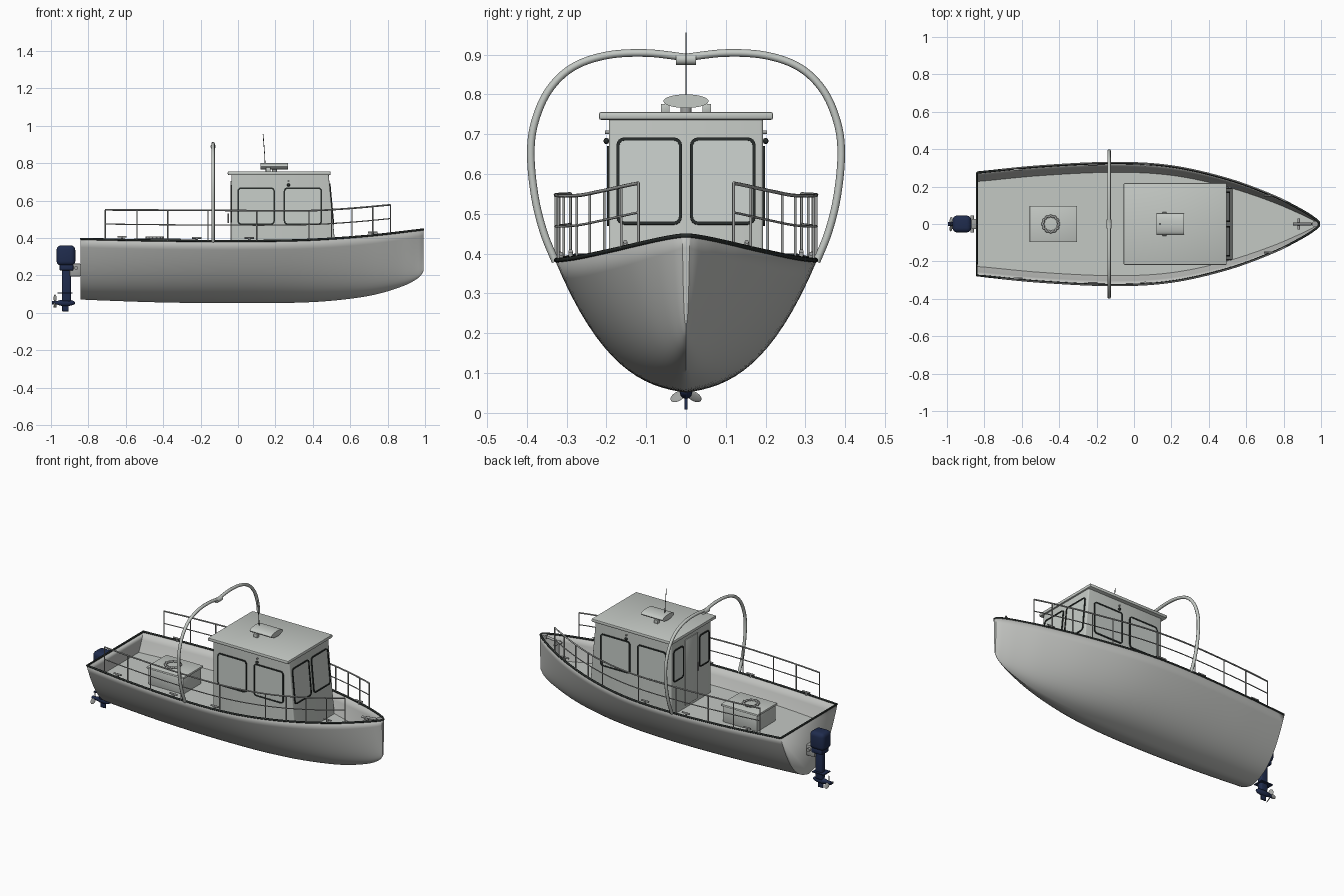
import bpy, bmesh, math
from mathutils import Vector, Matrix

if "Cube" in bpy.data.objects:
    bpy.data.objects.remove(bpy.data.objects["Cube"])


def material(name, rgb, rough=0.5):
    m = bpy.data.materials.new(name)
    m.use_nodes = True
    m.diffuse_color = (*rgb, 1)
    node = m.node_tree.nodes["Principled BSDF"]
    node.inputs["Base Color"].default_value = (*rgb, 1)
    node.inputs["Roughness"].default_value = rough
    return m


HULL = material("hull grey", (0.53, 0.54, 0.52))
PAINT = material("cabin paint", (0.55, 0.58, 0.55))
GLASS = material("pale glass", (0.58, 0.62, 0.59))
METAL = material("rail metal", (0.36, 0.37, 0.36))
RUBBER = material("black rubber", (0.02, 0.025, 0.023))
NAVY = material("navy enamel", (0.014, 0.025, 0.075))


def finish(name, bm, *mats, angle=35):
    bmesh.ops.recalc_face_normals(bm, faces=bm.faces)
    me = bpy.data.meshes.new(name)
    bm.to_mesh(me)
    bm.free()
    for m in mats:
        me.materials.append(m)
    me.shade_smooth()
    me.set_sharp_from_angle(angle=math.radians(angle))
    ob = bpy.data.objects.new(name, me)
    bpy.context.collection.objects.link(ob)
    return ob


def box(name, lo, hi, mat, bevel=0.0, segs=2):
    lo, hi = Vector(lo), Vector(hi)
    bm = bmesh.new()
    bmesh.ops.create_cube(bm, size=1)
    for v in bm.verts:
        v.co = (lo + hi) / 2 + v.co * (hi - lo)
    if bevel:
        bmesh.ops.bevel(bm, geom=bm.edges[:], offset=bevel, segments=segs, affect='EDGES', profile=0.5)
    return finish(name, bm, mat)


def ball(name, centre, size, mat, rot=Matrix()):
    bm = bmesh.new()
    bmesh.ops.create_uvsphere(bm, u_segments=20, v_segments=10, radius=1)
    bm.transform(Matrix.Translation(centre) @ rot @ Matrix.Diagonal((*size, 1)))
    return finish(name, bm, mat)


def rod(name, a, b, r, mat, flat=1.0):
    a, b = Vector(a), Vector(b)
    bm = bmesh.new()
    bmesh.ops.create_cone(bm, cap_ends=True, segments=24, radius1=r, radius2=r, depth=(b - a).length)
    turn = (b - a).to_track_quat('Z', 'Y').to_matrix().to_4x4()
    bm.transform(Matrix.Translation((a + b) / 2) @ Matrix.Diagonal((1, 1, flat, 1)) @ turn)
    return finish(name, bm, mat)


def tubes(name, paths, r, mat):
    cu = bpy.data.curves.new(name, 'CURVE')
    cu.dimensions = '3D'
    cu.bevel_depth, cu.bevel_resolution, cu.use_fill_caps = r, 2, True
    for path in paths:
        sp = cu.splines.new('POLY')
        sp.points.add(len(path) - 1)
        for p, co in zip(sp.points, path):
            p.co = (*co, 1)
        sp.use_smooth = True
    cu.materials.append(mat)
    ob = bpy.data.objects.new(name, cu)
    bpy.context.collection.objects.link(ob)
    return ob


def smooth(table, t):
    """Catmull-Rom style interpolation of a short (t, value) table."""
    n = len(table)
    i = max(k for k in range(n - 1) if k == 0 or table[k][0] <= t)

    def slope(k):
        a, b = table[max(k - 1, 0)], table[min(k + 1, n - 1)]
        return (b[1] - a[1]) / (b[0] - a[0])
    (x0, y0), (x1, y1) = table[i], table[i + 1]
    h = x1 - x0
    u = (t - x0) / h
    return (y0 * (1 + 2 * u) * (1 - u) ** 2 + slope(i) * h * u * (1 - u) ** 2
            + y1 * u * u * (3 - 2 * u) + slope(i + 1) * h * u * u * (u - 1))


# Hull lines: half beam, sheer and keel heights along x
STERN, BOW, DECK = -0.84, 0.99, 0.285
BEAM = [(-.84, .275), (-.5, .308), (-.1, .326), (.2, .308), (.5, .24), (.75, .148), (.9, .072), (.97, .027), (.99, .008)]
SHEER = [(-.84, .395), (-.4, .386), (.1, .384), (.4, .391), (.7, .412), (.99, .445)]
KEEL = [(-.84, .073), (-.4, .058), (.1, .054), (.4, .06), (.6, .078), (.75, .104), (.9, .153), (.97, .195), (.99, .225)]


def rise(s):
    return 0.15 * s + 0.85 * s ** 2.6


def section(x, s):
    k, top = smooth(KEEL, x), smooth(SHEER, x)
    return Vector((x, smooth(BEAM, x) * s, k + (top - k) * rise(abs(s))))


def gunwale(x, side, dz=0.0, inset=0.0):
    return Vector((x, side * (smooth(BEAM, x) - inset), smooth(SHEER, x) + dz))


xs = [STERN + (BOW - STERN) * math.sin(math.pi / 2 * i / 48) for i in range(49)]
N = 16
bm = bmesh.new()
rings = [[bm.verts.new(section(x, j / N)) for j in range(-N, N + 1)] for x in xs]
for a, b in zip(rings, rings[1:]):
    for j in range(2 * N):
        bm.faces.new((a[j], a[j + 1], b[j + 1], b[j]))
bm.faces.new(rings[0])
bm.faces.new(rings[-1])
hull = finish("hull", bm, HULL)
mod = hull.modifiers.new("plating", 'SOLIDIFY')
mod.thickness, mod.offset = 0.006, 0

# Deck laid inside the hull at a constant height
bm = bmesh.new()
rows = []
for x in xs:
    k, top = smooth(KEEL, x), smooth(SHEER, x)
    if DECK > k:
        s = next(i / 400 for i in range(401) if rise(i / 400) >= (DECK - k) / (top - k))
        y = smooth(BEAM, x) * s
        rows.append([bm.verts.new((x, q, DECK)) for q in (-y, y)])
for a, b in zip(rows, rows[1:]):
    bm.faces.new((a[0], a[1], b[1], b[0]))
finish("deck", bm, PAINT)

rim = [gunwale(x, 1) for x in xs] + [gunwale(x, -1) for x in reversed(xs)]
tubes("gunwale_trim", [rim + [rim[0]]], 0.006, RUBBER)

# Side rails and their posts
RAIL = [(-.71, .55), (-.2, .548), (.38, .546), (.6, .558), (.815, .577)]
rail_xs = [-.71 + 1.525 * i / 40 for i in range(41)]
post_xs = (-.71, -.54, -.375, -.16, .1, .38, .5, .61, .72, .815)
for side, label in ((1, "back"), (-1, "front")):
    def rail_point(x, f):
        base = gunwale(x, side, 0, -.002)
        base.z += (smooth(RAIL, x) - base.z) * f
        return base
    tubes(label + "_rail", [[rail_point(x, 1) for x in rail_xs]], 0.0045, METAL)
    tubes(label + "_mid_rail", [[rail_point(x, .52) for x in rail_xs]], 0.003, METAL)
    tubes(label + "_rail_posts", [[rail_point(x, 0), rail_point(x, 1)] for x in post_xs], 0.0035, METAL)
    # Mooring cleats on the gunwale
    for i, x in enumerate((-.62, -.22, .06, .72)):
        p = gunwale(x, side, .016, .008)
        rod(f"{label}_cleat_{i}", p - Vector((.025, 0, 0)), p + Vector((.025, 0, 0)), .005, METAL)
        rod(f"{label}_cleat_stem_{i}", p - Vector((0, 0, .018)), p, .006, METAL)

# Cabin with raked windscreen
Z0, Z1, HALF, BACK = DECK, .738, .194, -.035


def front_x(z):
    return .527 - .042 * (z - Z0) / (Z1 - Z0)


bm = bmesh.new()
bmesh.ops.create_cube(bm, size=2)
for v in bm.verts:
    z = Z1 if v.co.z > 0 else Z0
    v.co = (front_x(z) if v.co.x > 0 else BACK, HALF * v.co.y, z)
bmesh.ops.bevel(bm, geom=[e for e in bm.edges if abs(e.verts[0].co.z - e.verts[1].co.z) > .1],
                offset=.008, segments=3, affect='EDGES', profile=0.5)
finish("cabin", bm, PAINT)
box("roof", (-.055, -.219, .736), (.495, .219, .756), PAINT, .006)


def window(name, centre, u, v, w, h):
    """Rounded pane with a raised dark seal, lying in the u, v plane."""
    c, u, v = Vector(centre), Vector(u).normalized(), Vector(v).normalized()
    n = u.cross(v)
    bm = bmesh.new()

    def loop(inset, lift):
        r, out = .02 - inset, []
        for k in range(20):
            q = k // 5
            a = math.pi / 2 * (q + (k % 5) / 4)
            sx, sy = (1, -1, -1, 1)[q], (1, 1, -1, -1)[q]
            out.append(bm.verts.new(c + u * (sx * (w / 2 - .02) + r * math.cos(a))
                                    + v * (sy * (h / 2 - .02) + r * math.sin(a)) + n * lift))
        return out
    loops = [loop(0, 0), loop(0, .005), loop(.008, .005), loop(.008, .002)]
    for a, b in zip(loops, loops[1:]):
        for i in range(20):
            bm.faces.new((a[i], a[i - 1], b[i - 1], b[i]))
    bm.faces.new(loops[-1]).material_index = 1
    finish(name, bm, RUBBER, GLASS)


for side, label in ((1, "back"), (-1, "front")):
    window(label + "_windscreen", (front_x(.582), side * .0925, .582), (0, 1, 0), (-.042, 0, Z1 - Z0), .165, .22)
    window(label + "_rear_window", (BACK, side * .126, .582), (0, -1, 0), (0, 0, 1), .1, .2)
    for i, (x, w) in enumerate(((.097, .2), (.347, .205))):
        window(f"{label}_side_window_{i}", (x, side * HALF, .57), (-side, 0, 0), (0, 0, 1), w, .2)
    ball(label + "_navigation_lamp", (.27, side * .2, .683), (.009, .007, .008), RUBBER)
    rod(label + "_lamp_bracket", (.27, side * .19, .705), (.27, side * .203, .705), .005, METAL)
box("cabin_door", (BACK - .005, -.062, .3), (BACK + .01, .062, .705), PAINT, .002)
rod("door_handle", (BACK - .016, -.045, .48), (BACK - .016, -.045, .53), .004, METAL)

# Radar and aerial on the roof
rod("radar_scanner", (.12, 0, .783), (.268, 0, .783), .057, PAINT, flat=.3)
for side in (1, -1):
    box("radar_foot", (.15, side * .052 - .011, .754), (.175, side * .052 + .011, .776), PAINT, .002)
rod("radar_pedestal", (.195, 0, .75), (.195, 0, .775), .014, METAL)
tubes("aerial", [[(.146, 0, .755), (.143, 0, .84), (.134, 0, .955)]], .0018, RUBBER)

# Tall arch over the aft deck
ARCH = [(0, .893), (.1, .904), (.2, .898), (.285, .868), (.345, .81), (.38, .73), (.39, .65), (.38, .545), (.358, .455), (.328, .38)]
half = [(smooth([(i, p[0]) for i, p in enumerate(ARCH)], t / 6),
         smooth([(i, p[1]) for i, p in enumerate(ARCH)], t / 6)) for t in range(55)]
tubes("arch", [[(-.133, -y, z) for y, z in reversed(half)] + [(-.133, y, z) for y, z in half[1:]]], .0095, PAINT)
rod("arch_clamp", (-.133, -.025, .888), (-.133, .025, .888), .014, PAINT)

# Aft locker with a coiled rope on the lid
box("locker", (-.55, -.09, DECK), (-.313, .09, .385), PAINT, .003)
box("locker_lid", (-.558, -.097, .383), (-.305, .097, .396), PAINT, .003)
coil = [(-.445 + (.042 + .003 * math.cos(12 * a)) * math.cos(a),
         (.042 + .003 * math.cos(12 * a)) * math.sin(a), .402)
        for a in (math.tau * i / 96 for i in range(97))]
tubes("rope_coil", [coil], .006, METAL)

# Bow bollard and fairlead
rod("bow_bollard", (.88, 0, DECK), (.88, 0, .43), .012, METAL)
rod("bow_bollard_bar", (.88, -.03, .415), (.88, .03, .415), .007, METAL)
rod("anchor_shank", (.85, 0, .425), (.95, 0, .437), .007, METAL)
rod("bow_fairlead", (.968, 0, .425), (.968, 0, .447), .016, METAL)

# Outboard motor
box("motor_cowl", (-.97, -.045, .252), (-.87, .045, .36), NAVY, .024, 4)
box("motor_collar", (-.955, -.036, .225), (-.88, .036, .258), NAVY, .008)
box("motor_leg", (-.942, -.018, .06), (-.893, .018, .235), NAVY, .01, 3)
box("motor_splash_plate", (-.965, -.032, .103), (-.885, .032, .109), NAVY)
ball("motor_gearcase", (-.922, 0, .053), (.052, .016, .018), NAVY)
box("motor_skeg", (-.94, -.004, .008), (-.905, .004, .05), NAVY, .002)
box("motor_bracket", (-.9, -.028, .195), (-.838, .028, .262), METAL, .006)
rod("motor_pivot", (-.865, -.045, .24), (-.865, .045, .24), .01, METAL)
rod("propeller_hub", (-.995, 0, .053), (-.955, 0, .053), .01, NAVY)
for i in range(3):
    turn = Matrix.Rotation(math.tau * i / 3, 4, 'X')
    ball(f"propeller_blade_{i}", Vector((-.978, 0, .053)) + turn @ Vector((0, 0, .024)), (.003, .014, .02),
         METAL, turn @ Matrix.Rotation(.6, 4, 'Z'))
